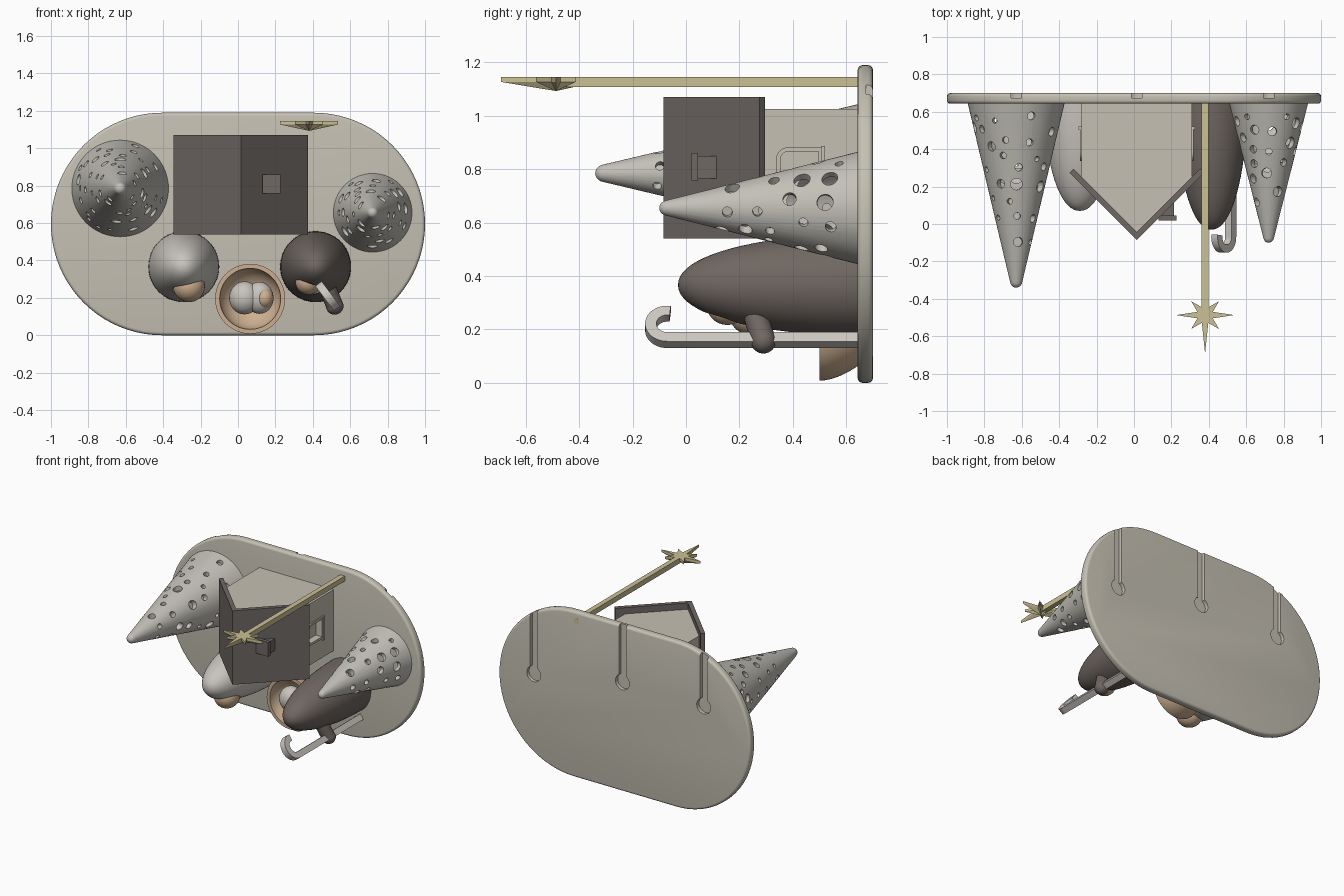
import bpy, bmesh, math, random
from mathutils import Vector

random.seed(4)
if "Cube" in bpy.data.objects:
    bpy.data.objects.remove(bpy.data.objects["Cube"])


def material(name, r, g, b):
    m = bpy.data.materials.new(name)
    m.use_nodes = True
    m.diffuse_color = (r, g, b, 1)
    m.node_tree.nodes["Principled BSDF"].inputs["Base Color"].default_value = (r, g, b, 1)
    return m


STONE = material("warm stone", .56, .53, .45)
CONE = material("pale grey", .55, .53, .48)
ROOF = material("dark taupe", .16, .14, .13)
ROBE = material("brown robe", .16, .135, .12)
CLOTH = material("light cloth", .58, .55, .51)
SKIN = material("skin", .62, .43, .28)
BASKET = material("tan wood", .60, .43, .28)
GOLD = material("pale gold", .60, .53, .30)
STAFF = material("staff grey", .60, .57, .53)


def finish(name, bm, mat, smooth=True):
    bmesh.ops.recalc_face_normals(bm, faces=bm.faces)
    me = bpy.data.meshes.new(name)
    bm.to_mesh(me)
    bm.free()
    ob = bpy.data.objects.new(name, me)
    bpy.context.collection.objects.link(ob)
    me.materials.append(mat)
    if smooth:
        shade(ob)
    return ob


def activate(ob):
    bpy.ops.object.select_all(action='DESELECT')
    ob.select_set(True)
    bpy.context.view_layer.objects.active = ob


def shade(ob):
    activate(ob)
    bpy.ops.object.shade_smooth_by_angle(angle=math.radians(35))


def prism(name, pts, axis, lo, hi, mat, smooth=False):
    """Extrude a flat outline along an axis."""
    place = {'x': lambda a, b, h: (h, a, b), 'y': lambda a, b, h: (a, h, b),
             'z': lambda a, b, h: (a, b, h)}[axis]
    bm = bmesh.new()
    rings = [[bm.verts.new(place(a, b, h)) for a, b in pts] for h in (lo, hi)]
    for ring in rings:
        bm.faces.new(ring)
    for i in range(len(pts)):
        j = (i + 1) % len(pts)
        bm.faces.new((rings[0][i], rings[0][j], rings[1][j], rings[1][i]))
    return finish(name, bm, mat, smooth)


def box(name, x0, x1, y0, y1, z0, z1, mat):
    return prism(name, [(x0, y0), (x1, y0), (x1, y1), (x0, y1)], 'z', z0, z1, mat)


def lathe(name, profile, x, z, mat, n=64):
    """Turn (radius, y) points around a line parallel to y."""
    bm = bmesh.new()
    vs = [bm.verts.new((x + r, y, z)) for r, y in profile]
    edges = [bm.edges.new(p) for p in zip(vs, vs[1:])]
    bmesh.ops.spin(bm, geom=vs + edges, cent=(x, 0, z), axis=(0, 1, 0),
                   angle=math.tau, steps=n, use_merge=False)
    bmesh.ops.remove_doubles(bm, verts=bm.verts, dist=1e-5)
    return finish(name, bm, mat)


def ball(name, centre, radii, mat):
    bm = bmesh.new()
    bmesh.ops.create_uvsphere(bm, u_segments=32, v_segments=20, radius=1)
    bmesh.ops.scale(bm, vec=radii, verts=bm.verts)
    bmesh.ops.translate(bm, vec=centre, verts=bm.verts)
    return finish(name, bm, mat)


def cut(ob, cutter, smooth=True):
    activate(ob)
    mod = ob.modifiers.new("cut", 'BOOLEAN')
    mod.operation, mod.solver, mod.object = 'DIFFERENCE', 'EXACT', cutter
    bpy.ops.object.modifier_apply(modifier=mod.name)
    bpy.data.objects.remove(cutter)
    if smooth:
        shade(ob)


def arc(cx, cy, r, a0, a1, n):
    steps = [math.radians(a0 + (a1 - a0) * i / n) for i in range(n + 1)]
    return [(cx + r * math.cos(a), cy + r * math.sin(a)) for a in steps]


# Back plate with rounded rim and three keyhole slots
MID = .595
outline = arc(.405, MID, MID, -90, 90, 40) + arc(-.405, MID, MID, 90, 270, 40)
plate = prism("back_plate", outline, 'y', .643, .70, STONE)
activate(plate)
bevel = plate.modifiers.new("rim", 'BEVEL')
bevel.width, bevel.segments, bevel.limit_method = .018, 4, 'ANGLE'
bevel.angle_limit = math.radians(40)
bpy.ops.object.modifier_apply(modifier="rim")
for x, z in ((-.63, .785), (.015, .785), (.72, .655)):
    hole = arc(x, z, .055, 120, 420, 28) + [(x + .0275, 1.3), (x - .0275, 1.3)]
    cut(plate, prism("slot_cutter", hole, 'y', .674, .8, STONE))


# Hollow cone trees pierced by round holes
def tree(name, x, z, base, tip, tip_r, holes):
    back = .65
    slope = (base - tip_r) / (back - tip - tip_r)
    outer = [(tip_r * math.sin(t * .3), tip + tip_r * (1 - math.cos(t * .3))) for t in range(5)]
    outer += [(tip_r + .001, tip + tip_r), (base, back)]
    wall = .022
    inner = [(base - wall, back), (.004, tip + tip_r + wall / slope), (0, tip + tip_r + wall / slope)]
    ob = lathe(name, outer + inner + [], x, z, CONE)
    bm, placed = bmesh.new(), []
    for _ in range(3000):
        y = random.uniform(tip + .2, back - .07)
        a = random.uniform(0, math.tau)
        rad = tip_r + slope * (y - tip - tip_r)
        size = min(random.uniform(.014, .031), rad * .3)
        d = Vector((math.cos(a), 0, math.sin(a)))
        p = Vector((x, y, z)) + d * rad
        if any((p - q).length < size + s + .03 for q, s in placed):
            continue
        placed.append((p, size))
        made = bmesh.ops.create_cone(bm, cap_ends=True, segments=20, radius1=size,
                                     radius2=size, depth=.07)["verts"]
        bmesh.ops.rotate(bm, verts=made, cent=(0, 0, 0),
                         matrix=d.to_track_quat('Z', 'Y').to_matrix())
        bmesh.ops.translate(bm, verts=made, vec=p)
        if len(placed) == holes:
            break
    cut(ob, finish("hole_cutter", bm, CONE, False))


tree("large_tree", -.63, .785, .26, -.34, .032, 52)
tree("small_tree", .72, .655, .212, -.10, .028, 38)

# Stable: body, roof, chimney and side windows
cx = .015
body = prism("stable_body", [(cx - .295, .65), (cx - .295, .25), (cx, -.045), (cx + .295, .25),
                             (cx + .295, .65)], 'z', .585, 1.025, STONE)
prism("stable_roof", [(cx, -.085), (cx + .36, .275), (cx + .339, .296), (cx, -.043),
                      (cx - .339, .296), (cx - .36, .275)], 'z', .54, 1.07, ROOF)
box("chimney", .14, .215, .03, .14, .765, .85, ROOF)
box("chimney_cap", .13, .226, .02, .045, .757, .86, ROOF)


def window_outline(grow):
    r = .04 + grow
    return ([(.505 + grow, .735 - grow)] + arc(.385, .775, r, 270, 180, 8)
            + arc(.385, .835, r, 180, 90, 8) + [(.505 + grow, .875 + grow)])


for side, s in (("left", 1), ("right", -1)):
    wall = cx + s * .295
    lo, hi = sorted((wall - s * .01, wall + s * .008))
    frame = prism(side + "_window_frame", window_outline(.008), 'x', lo, hi, STONE)
    for target in (frame, body):
        c_lo, c_hi = sorted((wall - s * .04, wall + s * .05))
        cut(target, prism("window_cutter", window_outline(-.008), 'x', c_lo, c_hi, STONE), False)
    lo, hi = sorted((wall - s * .01, wall + s * .016))
    box(side + "_window_sill", lo, hi, .505, .52, .715, .888, STONE)


# Robed figures: domed bodies with faces under a hood
def robe(name, x, z, tip, mat):
    length = .65 - tip
    prof = [(.19 * math.sin(t) ** .95, .65 - length * math.cos(t))
            for t in (math.pi / 2 * i / 20 for i in range(21))]
    return lathe(name, prof, x, z, mat)


mother = robe("mother_robe", -.29, .367, .07, CLOTH)
cut(mother, ball("hood_cutter", (-.258, .235, .235), (.095, .10, .085), CLOTH))
ball("mother_face", (-.262, .25, .262), (.085, .09, .085), SKIN)
father = robe("father_robe", .415, .367, -.03, ROBE)
cut(father, ball("hood_cutter", (.375, .14, .255), (.075, .09, .07), ROBE))
ball("father_face", (.375, .155, .285), (.068, .075, .068), SKIN)


def tube(name, points, radius, mat, sides=4, turn=0):
    """Sweep a regular section along a path, with domed or flat ends."""
    bm, rings = bmesh.new(), []
    pts = [Vector(p) for p in points]
    for i, p in enumerate(pts):
        t = (pts[min(i + 1, len(pts) - 1)] - pts[max(i - 1, 0)]).normalized()
        n = Vector((.8, 0, .6))
        n = (n - t * n.dot(t)).normalized()
        b = t.cross(n)
        ring = [math.tau * k / sides + turn for k in range(sides)]
        rings.append([bm.verts.new(p + radius * (n * math.cos(a) + b * math.sin(a))) for a in ring])
    for r0, r1 in zip(rings, rings[1:]):
        for k in range(sides):
            j = (k + 1) % sides
            bm.faces.new((r0[k], r0[j], r1[j], r1[k]))
    bm.faces.new(rings[0])
    bm.faces.new(rings[-1])
    return finish(name, bm, mat)


# Arm and hooked staff
shoulder, hand = (.465, .25, .29), (.517, .29, .157)
tube("father_arm", [shoulder, hand], .046, ROBE, 24)
ball("father_hand", hand, (.047, .047, .047), ROBE)
ball("father_shoulder", shoulder, (.046, .046, .046), ROBE)
hook = [(.517 - .6 * v, y, .16 + .8 * v) for y, v in arc(-.07, .062, .062, 270, 80, 24)]
tube("staff", [(.517, .65, .16)] + hook, .03, STAFF, 4, math.pi / 4)

# Basket bowl with the swaddled baby
outer = [(.187 - .06 * (i / 8) ** 1.8, .50 + .15 * i / 8) for i in range(9)]
inner = [(.163 * math.cos(t), .50 + .13 * math.sin(t))
         for t in (math.pi / 2 * i / 10 for i in range(10, -1, -1))]
lathe("basket", outer + [(0, .65)] + inner + [(.187, .50)], .065, .195, BASKET)
ball("baby_body", (.035, .555, .2), (.082, .075, .088), CLOTH)
ball("baby_hood", (.115, .55, .2), (.075, .065, .085), CLOTH)
ball("baby_face", (.142, .53, .198), (.048, .055, .055), SKIN)

# Star on its beam
bm = bmesh.new()
lengths = (.155, .105, .155, .105, .155, .105, .205, .105)
star = []
for k, length in enumerate(lengths):
    for r, a in ((length, k * 45), (.045, k * 45 + 22.5)):
        a = math.radians(a)
        star.append((.38 + r * math.cos(a), -.487 + r * math.sin(a)))
top = [bm.verts.new((x, y, 1.145)) for x, y in star]
low = [bm.verts.new((x, y, 1.127)) for x, y in star]
peak = bm.verts.new((.38, -.487, 1.093))
bm.faces.new(top)
for i in range(16):
    j = (i + 1) % 16
    bm.faces.new((top[i], top[j], low[j], low[i]))
    bm.faces.new((low[i], low[j], peak))
finish("star", bm, GOLD, False)
box("star_beam", .362, .398, -.46, .7005, 1.108, 1.145, GOLD)
